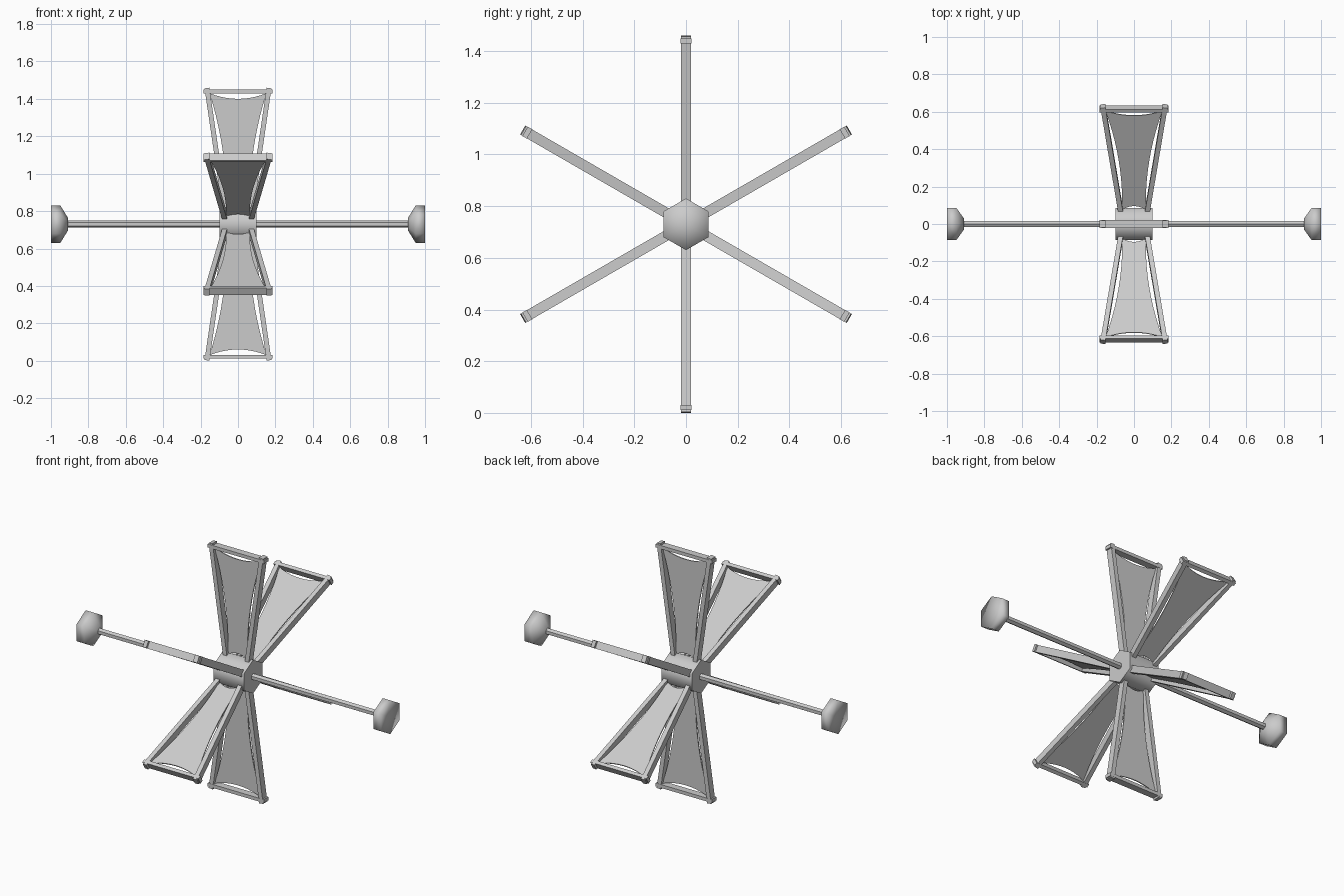
import bpy, bmesh, math
from mathutils import Matrix, Vector

if "Cube" in bpy.data.objects:
    bpy.data.objects.remove(bpy.data.objects["Cube"])

CZ = 0.73  # height of the axle
grey = bpy.data.materials.new("light_grey")
grey.diffuse_color = (0.6, 0.6, 0.6, 1)
grey.use_nodes = True
grey.node_tree.nodes["Principled BSDF"].inputs["Base Color"].default_value = grey.diffuse_color


def finish(name, bm, matrix=None, smooth=None):
    bmesh.ops.recalc_face_normals(bm, faces=bm.faces)
    me = bpy.data.meshes.new(name)
    if smooth is not None:
        for f in bm.faces:
            f.smooth = True
    bm.to_mesh(me)
    bm.free()
    if smooth is not None:
        me.set_sharp_from_angle(angle=math.radians(smooth))
    me.materials.append(grey)
    ob = bpy.data.objects.new(name, me)
    bpy.context.collection.objects.link(ob)
    ob.matrix_world = matrix or Matrix.Translation((0, 0, CZ))
    return ob


def hex_lathe(name, profile, smooth):
    """Six-sided turning around x, one corner up; radius 0 makes a pole."""
    bm = bmesh.new()
    rings = []
    for x, r in profile:
        if r == 0:
            rings.append([bm.verts.new((x, 0, 0))] * 6)
        else:
            rings.append([bm.verts.new((x, r * math.sin(i * math.pi / 3), r * math.cos(i * math.pi / 3)))
                          for i in range(6)])
    for a, b in zip(rings, rings[1:]):
        for i in range(6):
            j = (i + 1) % 6
            bm.faces.new(list(dict.fromkeys((a[i], a[j], b[j], b[i]))))
    return finish(name, bm, smooth=smooth)


def beam(bm, p, q, width, depth):
    """Square bar in the blade plane (x, z) from p to q."""
    p, q = Vector((p[0], 0, p[1])), Vector((q[0], 0, q[1]))
    d = (q - p).normalized()
    side = Vector((d.z, 0, -d.x)) * width / 2
    out = Vector((0, depth / 2, 0))
    v = [bm.verts.new(e + s * side + t * out) for e in (p, q)
         for s, t in ((-1, -1), (1, -1), (1, 1), (-1, 1))]
    for idx in ((0, 1, 2, 3), (4, 5, 6, 7), (0, 1, 5, 4), (1, 2, 6, 5), (2, 3, 7, 6), (3, 0, 4, 7)):
        bm.faces.new([v[i] for i in idx])


# axle, hub and the two flared end caps
hex_lathe("axle", [(-0.93, 0), (-0.93, 0.019), (0.93, 0.019), (0.93, 0)], 40)
hex_lathe("hub", [(-0.1, 0), (-0.1, 0.1), (0.1, 0.1), (0.1, 0)], 70)
for s, side in ((-1, "left"), (1, "right")):
    hex_lathe(side + "_end_cap", [(s * 0.908, 0), (s * 0.908, 0.032), (s * 0.95, 0.1),
                                  (s * 1.0, 0.1), (s * 0.98, 0)], 180)

# six blades: a tapered frame with a stretched sail
N = 10
for k in range(6):
    m = Matrix.Translation((0, 0, CZ)) @ Matrix.Rotation(k * math.pi / 3, 4, 'X')
    bm = bmesh.new()
    for s in (-1, 1):
        beam(bm, (s * 0.068, 0.06), (s * 0.166, 0.728), 0.026, 0.04)
    beam(bm, (-0.184, 0.709), (0.184, 0.709), 0.02, 0.042)
    finish("blade_frame", bm, m)

    # sail grid, every edge curving inward between its corners
    bm = bmesh.new()
    grid = []
    for j in range(N + 1):
        v = j / N
        row = []
        for i in range(N + 1):
            u = i / N * 2 - 1
            bow = 1 - u * u
            bottom, top = 0.09 + 0.022 * bow, 0.70 - 0.03 * bow
            half = 0.064 + 0.088 * v - 0.026 * 4 * v * (1 - v)
            row.append(bm.verts.new((u * half, 0, bottom + (top - bottom) * v)))
        grid.append(row)
    for j in range(N):
        for i in range(N):
            bm.faces.new((grid[j][i], grid[j][i + 1], grid[j + 1][i + 1], grid[j + 1][i]))
    sail = finish("blade_sail", bm, m)
    mod = sail.modifiers.new("thickness", 'SOLIDIFY')
    mod.thickness = 0.006
    mod.offset = 0
